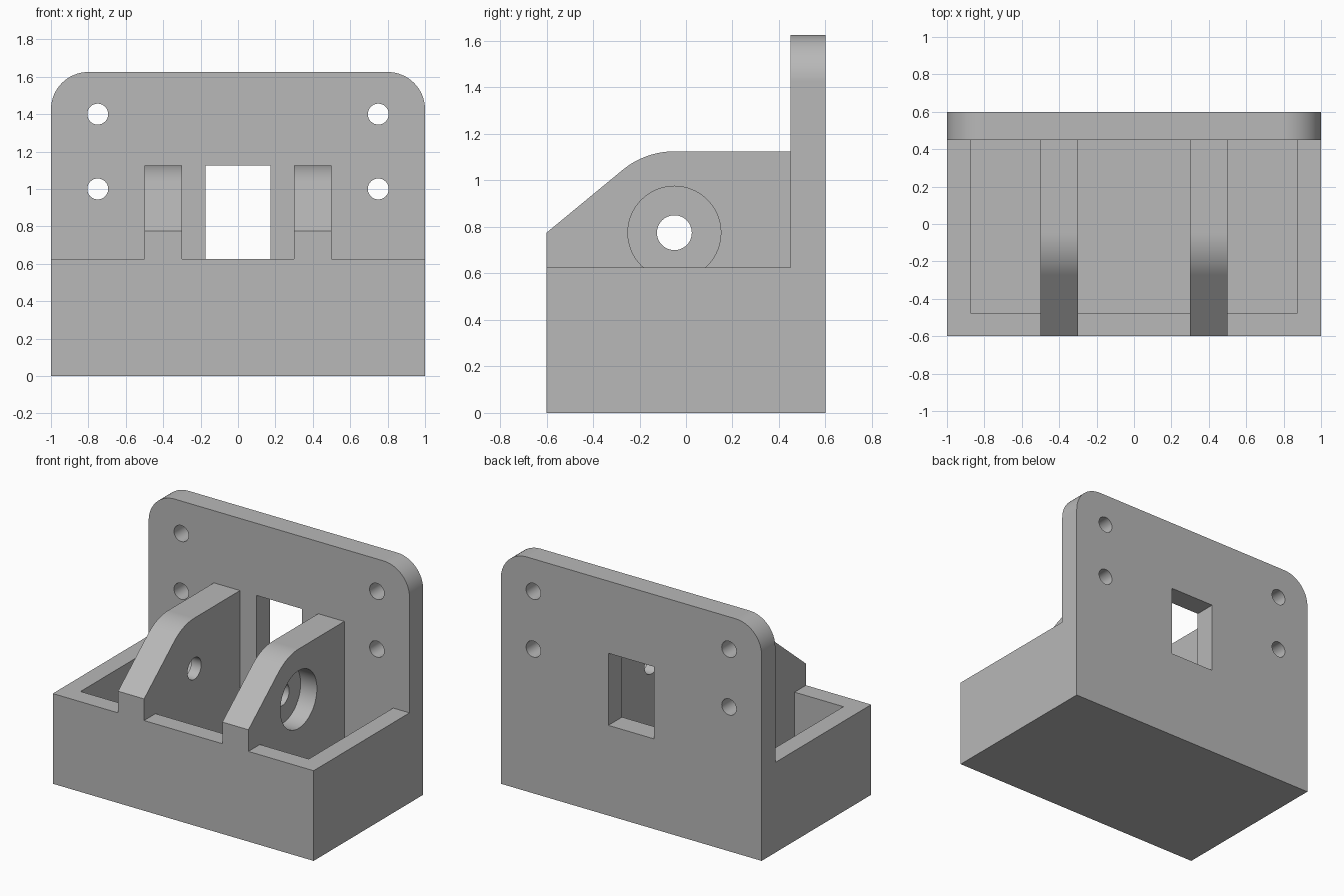
import bpy, bmesh
from math import sin, cos, pi, asin, radians
from mathutils import Vector

old = bpy.data.objects.get("Cube")
if old:
    bpy.data.objects.remove(old, do_unlink=True)

grey = bpy.data.materials.new("plain grey")
grey.use_nodes = True
colour = (0.48, 0.48, 0.48, 1)
grey.diffuse_color = colour
grey.node_tree.nodes["Principled BSDF"].inputs["Base Color"].default_value = colour


def arc(cx, cy, r, start, end, steps):
    """Points along an arc, angles in degrees."""
    angles = [radians(start + (end - start) * i / steps) for i in range(steps + 1)]
    return [(cx + r * cos(a), cy + r * sin(a)) for a in angles]


def circle(cx, cy, r, steps=48):
    return arc(cx, cy, r, 0, 360, steps)[:-1]


def rect(a0, b0, a1, b1):
    return [(a0, b0), (a1, b0), (a1, b1), (a0, b1)]


def prism(name, profile, axis, start, end):
    """Extrude a 2D profile along x (profile in yz), y (in xz) or z (in xy)."""
    place = {"x": lambda a, b, t: (t, a, b),
             "y": lambda a, b, t: (a, t, b),
             "z": lambda a, b, t: (a, b, t)}[axis]
    bm = bmesh.new()
    face = bm.faces.new([bm.verts.new(place(a, b, start)) for a, b in profile])
    moved = bmesh.ops.extrude_face_region(bm, geom=[face])["geom"]
    shift = Vector(place(0, 0, end - start))
    bmesh.ops.translate(bm, vec=shift, verts=[v for v in moved if isinstance(v, bmesh.types.BMVert)])
    bmesh.ops.recalc_face_normals(bm, faces=bm.faces)
    mesh = bpy.data.meshes.new(name)
    bm.to_mesh(mesh)
    bm.free()
    mesh.materials.append(grey)
    obj = bpy.data.objects.new(name, mesh)
    bpy.context.collection.objects.link(obj)
    return obj


def combine(target, other, operation):
    mod = target.modifiers.new("combine", "BOOLEAN")
    mod.operation, mod.solver, mod.object = operation, "EXACT", other
    other.hide_render = True
    bpy.context.view_layer.objects.active = target
    bpy.ops.object.modifier_apply(modifier=mod.name)
    bpy.data.objects.remove(other, do_unlink=True)


# Open bin
bracket = prism("bin_bracket", rect(-1, -0.6, 1, 0.6), "z", 0, 0.625)
combine(bracket, prism("cavity", rect(-0.875, -0.475, 0.875, 0.45), "z", 0.125, 0.8), "DIFFERENCE")

# Back plate with rounded top corners
plate = [(-1, 0), (1, 0)] + arc(0.8, 1.425, 0.2, 0, 90, 16) + arc(-0.8, 1.425, 0.2, 90, 180, 16)
combine(bracket, prism("back_plate", plate, "y", 0.45, 0.6), "UNION")

# Pivot ribs: the sloped edge runs tangent to an arc centred on the pivot
py, pz, top_r = -0.05, 0.775, 0.35
slope = asin(top_r / (py + 0.6)) * 180 / pi
rib = [(-0.6, 0.06), (0.52, 0.06), (0.52, pz + top_r)]
rib += arc(py, pz, top_r, 90, 90 + slope, 14) + [(-0.6, pz)]
for side in (-1, 1):
    combine(bracket, prism("rib", rib, "x", side * 0.3, side * 0.5), "UNION")

# Pivot holes, counterbored from the outer faces
for side in (-1, 1):
    combine(bracket, prism("pivot_hole", circle(py, pz, 0.075), "x", side * 0.25, side * 0.55), "DIFFERENCE")
    combine(bracket, prism("counterbore", circle(py, pz, 0.2, 64), "x", side * 0.375, side * 0.55), "DIFFERENCE")

# Window and screw holes through the back plate
combine(bracket, prism("window", rect(-0.175, 0.625, 0.175, 1.125), "y", 0.4, 0.7), "DIFFERENCE")
for x in (-0.75, 0.75):
    for z in (1.0, 1.4):
        combine(bracket, prism("screw_hole", circle(x, z, 0.056, 32), "y", 0.4, 0.7), "DIFFERENCE")

# Smooth curves, crisp edges
bpy.ops.object.select_all(action="DESELECT")
bracket.select_set(True)
bpy.context.view_layer.objects.active = bracket
bpy.ops.object.shade_smooth_by_angle(angle=radians(30))
bracket.modifiers.new("flat faces", "WEIGHTED_NORMAL").keep_sharp = True
